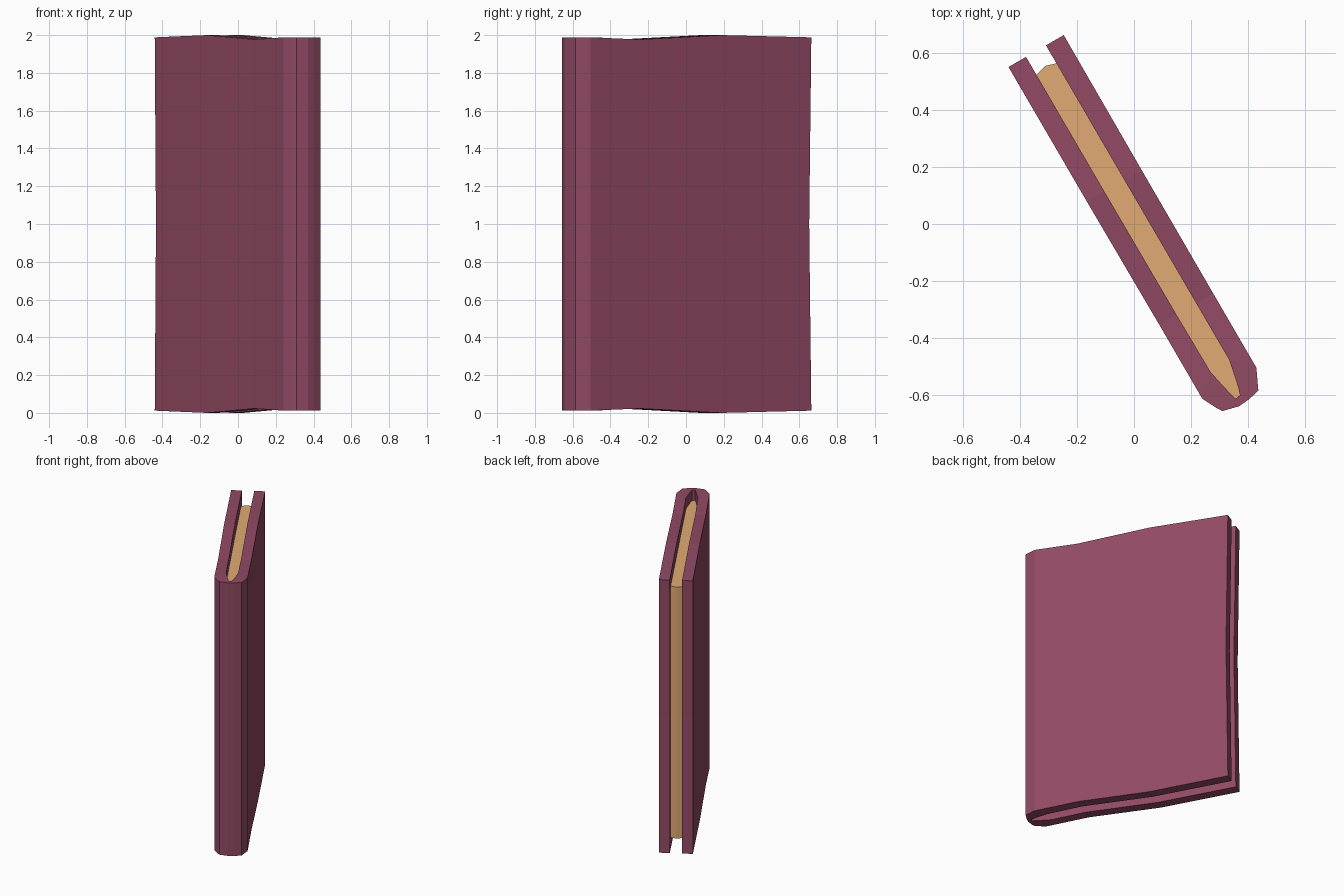
import bpy, bmesh, math

if "Cube" in bpy.data.objects:
    bpy.data.objects.remove(bpy.data.objects["Cube"])

ANG = math.radians(120)                      # direction from spine to fore edge
U = (math.cos(ANG), math.sin(ANG))
N = (math.sin(ANG), -math.cos(ANG))          # across the thickness


def place(s, t, z):
    return (s * U[0] + t * N[0], s * U[1] + t * N[1], z)


def material(name, rgb):
    m = bpy.data.materials.new(name)
    m.diffuse_color = (*rgb, 1)
    m.use_nodes = True
    m.node_tree.nodes["Principled BSDF"].inputs["Base Color"].default_value = m.diffuse_color
    return m


def finish(bm, name, mat):
    bmesh.ops.recalc_face_normals(bm, faces=bm.faces)
    me = bpy.data.meshes.new(name)
    bm.to_mesh(me)
    bm.free()
    me.materials.append(mat)
    ob = bpy.data.objects.new(name, me)
    bpy.context.collection.objects.link(ob)
    return ob


leather = material("wine leather", (0.288, 0.069, 0.127))
paper = material("tan paper", (0.75, 0.407, 0.17))

# Cover: outer (s, t) and inner (s, t) of one wrapped strip, board - spine - board
strip = [
    ((0.698, -0.106), (0.698, -0.035)),
    ((0.15, -0.104), (0.15, -0.033)),
    ((-0.35, -0.100), (-0.35, -0.030)),
    ((-0.652, -0.099), (-0.585, -0.027)),
    ((-0.703, -0.073), (-0.65, -0.013)),
    ((-0.724, -0.060), (-0.68, -0.006)),
    ((-0.739, 0.000), (-0.71, 0.002)),
    ((-0.735, 0.043), (-0.707, 0.022)),
    ((-0.725, 0.086), (-0.68, 0.030)),
    ((-0.707, 0.094), (-0.65, 0.037)),
    ((-0.652, 0.120), (-0.58, 0.051)),
    ((-0.35, 0.119), (-0.35, 0.050)),
    ((0.15, 0.118), (0.15, 0.048)),
    ((0.698, 0.118), (0.698, 0.046)),
]


def half_height(s):
    # worn, slightly wavy head and tail edges
    return 1.0 if s == 0.15 else 0.977 if s == -0.35 else 0.988


bm = bmesh.new()
rings = []
for level in (-1, 0, 1):
    ring = []
    for pair in strip:
        row = []
        for s, t in pair:
            dent = 0.013 if level == 0 and s > 0.6 else 0
            row.append(bm.verts.new(place(s - dent, t, 1 + level * half_height(s))))
        ring.append(row)
    rings.append(ring)
last = len(strip) - 1
for i in range(last):
    for ring in (rings[0], rings[2]):        # tail and head edges
        bm.faces.new((ring[i][0], ring[i + 1][0], ring[i + 1][1], ring[i][1]))
    for lo, hi in zip(rings, rings[1:]):     # outside and inside walls
        for k in (0, 1):
            bm.faces.new((lo[i][k], lo[i + 1][k], hi[i + 1][k], hi[i][k]))
for lo, hi in zip(rings, rings[1:]):         # fore edges of the boards
    for i in (0, last):
        bm.faces.new((lo[i][0], lo[i][1], hi[i][1], hi[i][0]))
finish(bm, "cover", leather)

# Page block: follows the inside of the cover, with a rounded fore edge
outline = [(0.625, -0.035), (0.15, -0.034), (-0.35, -0.031), (-0.585, -0.028),
           (-0.71, 0.000), (-0.708, 0.024), (-0.58, 0.052), (-0.35, 0.051),
           (0.15, 0.049), (0.625, 0.047), (0.637, 0.007)]
bm = bmesh.new()
low = [bm.verts.new(place(s, t, 0.09)) for s, t in outline]
high = [bm.verts.new(place(s, t, 1.91)) for s, t in outline]
bm.faces.new(low)
bm.faces.new(high)
for i in range(len(outline)):
    j = (i + 1) % len(outline)
    bm.faces.new((low[i], low[j], high[j], high[i]))
finish(bm, "pages", paper)
